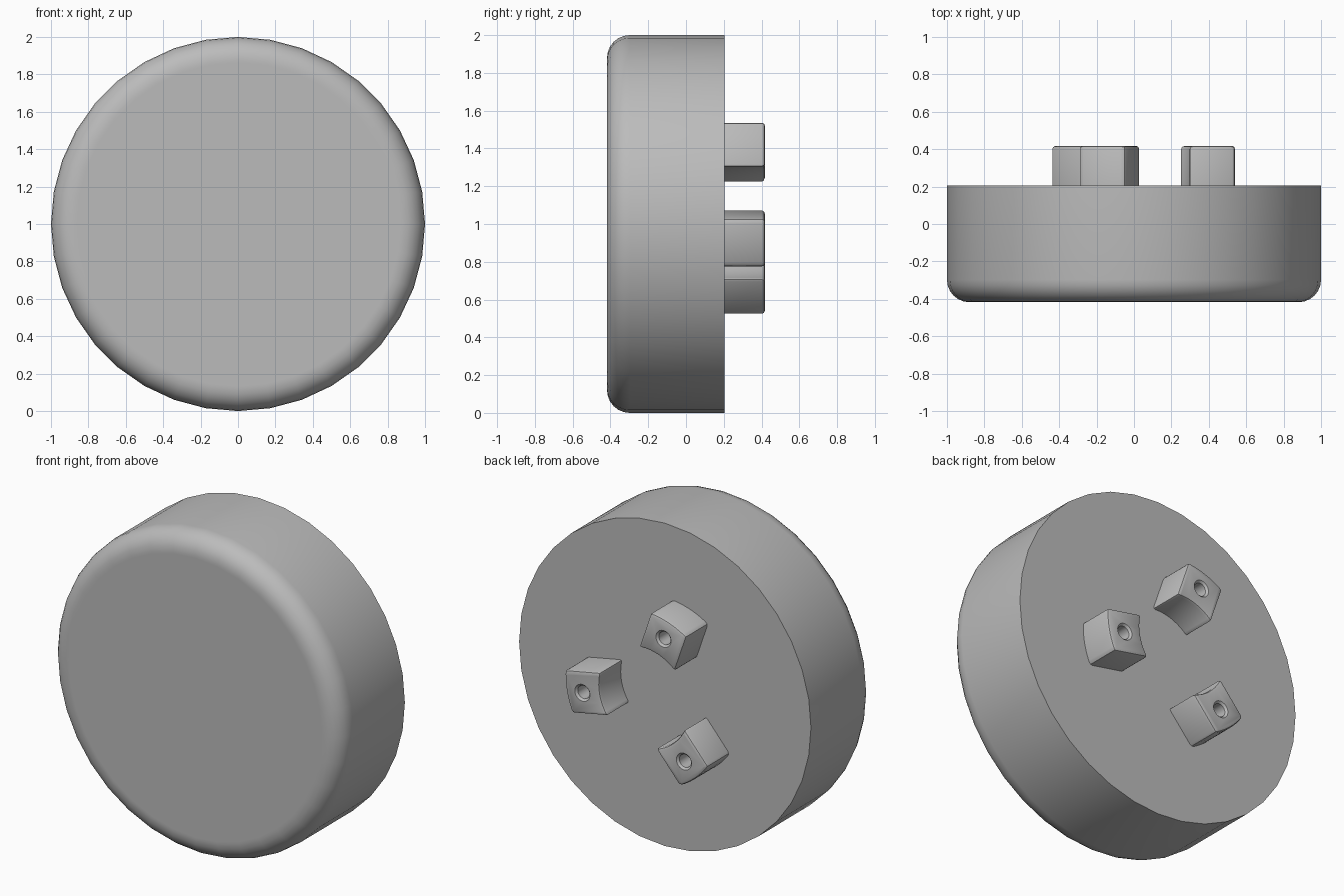
import bpy, bmesh
from math import sin, cos, pi, radians, asin
from mathutils import Matrix, Vector

if "Cube" in bpy.data.objects:
    bpy.data.objects.remove(bpy.data.objects["Cube"], do_unlink=True)

FRONT, BACK, TIP = -0.418, 0.205, 0.418   # depths along y
AXIS_Z = 1.0                              # height of the disc axis

grey = bpy.data.materials.new("plain_grey")
grey.use_nodes = True
grey.diffuse_color = (0.5, 0.5, 0.5, 1)
grey.node_tree.nodes["Principled BSDF"].inputs["Base Color"].default_value = (0.5, 0.5, 0.5, 1)


def make_object(name, bm):
    bmesh.ops.recalc_face_normals(bm, faces=bm.faces)
    mesh = bpy.data.meshes.new(name)
    bm.to_mesh(mesh)
    bm.free()
    mesh.materials.append(grey)
    ob = bpy.data.objects.new(name, mesh)
    bpy.context.collection.objects.link(ob)
    ob.location.z = AXIS_Z
    return ob


def activate(ob):
    bpy.ops.object.select_all(action='DESELECT')
    ob.select_set(True)
    bpy.context.view_layer.objects.active = ob


def revolve(name, profile, centre_x, sides):
    """Spin (radius, y) points around an axis parallel to y."""
    bm = bmesh.new()
    verts = [bm.verts.new((centre_x + r, y, 0)) for r, y in profile]
    edges = [bm.edges.new(pair) for pair in zip(verts, verts[1:])]
    bmesh.ops.spin(bm, geom=verts + edges, cent=(centre_x, 0, 0), axis=(0, 1, 0),
                   angle=2 * pi, steps=sides)
    bmesh.ops.remove_doubles(bm, verts=bm.verts, dist=0.0001)
    return make_object(name, bm)


# Disc body with a rounded front rim
fillet, steps = 0.12, 6
profile = [(0, FRONT), (0.865, FRONT)]
for i in range(steps + 1):
    a = pi / 2 * i / steps
    profile.append((1 - fillet + fillet * sin(a), FRONT + fillet - fillet * cos(a)))
profile += [(1, BACK), (0, BACK)]
body = revolve("disc_body", profile, 0, 36)
activate(body)
bpy.ops.object.shade_smooth_by_angle(angle=radians(30))


# Lug: parallel sides, concave inside, convex outside
def arc(radius, half_width, count=10):
    half = asin(half_width / radius)
    angles = [half * (2 * i / count - 1) for i in range(count + 1)]
    return [Vector((radius * cos(a), BACK - 0.01, radius * sin(a))) for a in angles]


bm = bmesh.new()
outline = arc(0.54, 0.13) + arc(0.304, 0.13)[::-1]
base = bm.faces.new([bm.verts.new(p) for p in outline])
top = bmesh.ops.extrude_face_region(bm, geom=[base], use_keep_orig=True)
bmesh.ops.translate(bm, vec=(0, TIP - BACK + 0.01, 0),
                    verts=[g for g in top["geom"] if isinstance(g, bmesh.types.BMVert)])
bmesh.ops.recalc_face_normals(bm, faces=bm.faces)
sharp = [e for e in bm.edges if e.calc_face_angle(0) > radians(40)
         and max(v.co.y for v in e.verts) > BACK]
bmesh.ops.bevel(bm, geom=sharp, offset=0.017, segments=2, profile=0.5, affect='EDGES')
lug = make_object("lug_upper", bm)

# Blind screw hole with a small countersink
hole = [(0, TIP - 0.15), (0.04, TIP - 0.15), (0.04, TIP - 0.012),
        (0.052, TIP), (0.064, TIP + 0.012), (0, TIP + 0.012)]
cutter = revolve("hole_cutter", hole, 0.425, 24)
cutter.hide_render = True
cut = lug.modifiers.new("screw_hole", 'BOOLEAN')
cut.operation = 'DIFFERENCE'
cut.solver = 'EXACT'
cut.object = cutter
activate(lug)
bpy.ops.object.modifier_apply(modifier=cut.name)
bpy.data.objects.remove(cutter, do_unlink=True)
bpy.ops.object.shade_smooth_by_angle(angle=radians(30))

# Three lugs spaced evenly around the axis
lug.rotation_euler.y = -radians(109)
for name, degrees in (("lug_lower", 229), ("lug_side", 349)):
    copy = bpy.data.objects.new(name, lug.data)
    bpy.context.collection.objects.link(copy)
    copy.location.z = AXIS_Z
    copy.rotation_euler.y = -radians(degrees)
